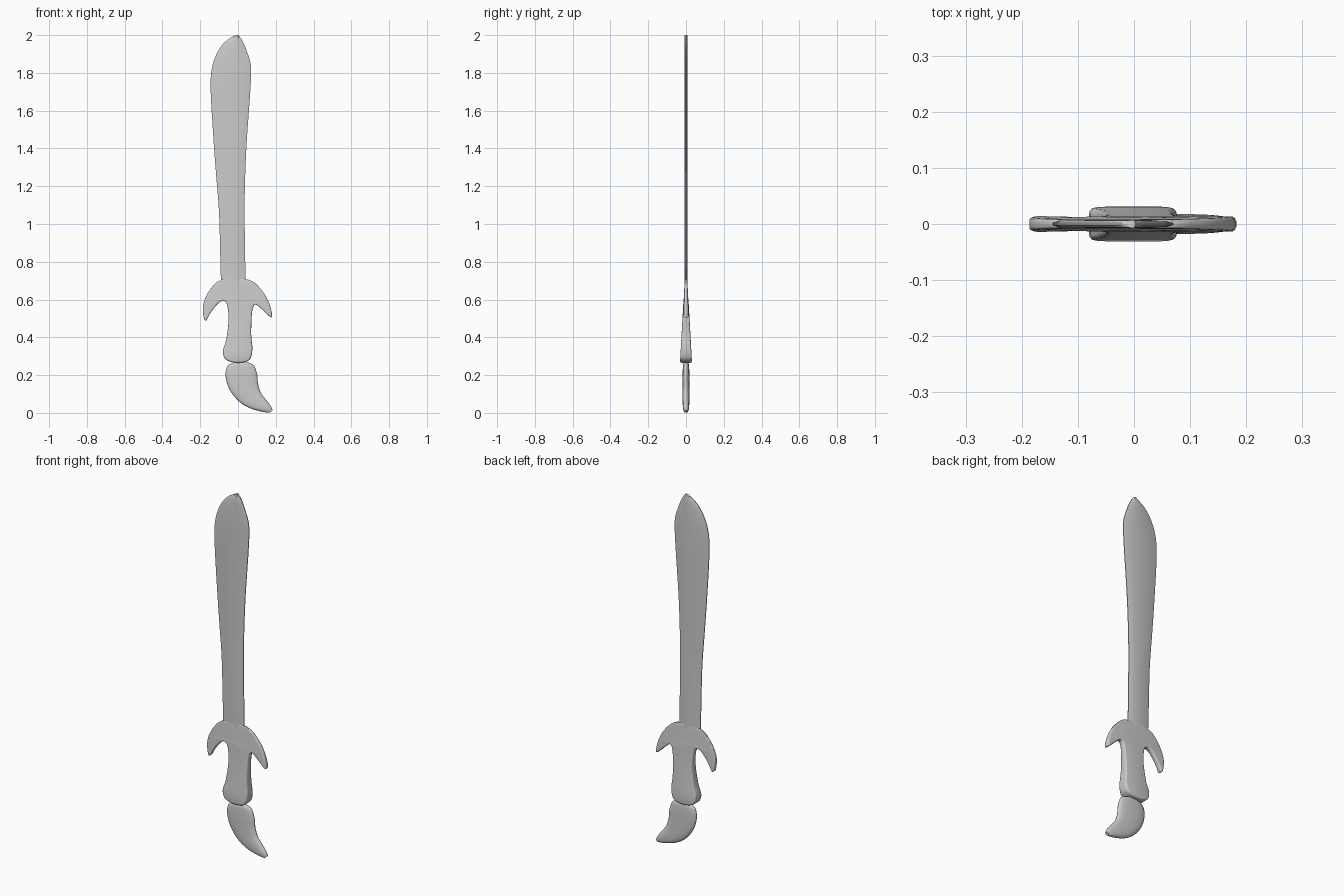
import bpy
import bmesh
from math import cos, sin, pi, copysign

if "Cube" in bpy.data.objects:
    bpy.data.objects.remove(bpy.data.objects["Cube"], do_unlink=True)

grey = bpy.data.materials.new("plain grey")
grey.use_nodes = True
grey.diffuse_color = (0.6, 0.6, 0.6, 1)
grey.node_tree.nodes["Principled BSDF"].inputs["Base Color"].default_value = (0.6, 0.6, 0.6, 1)


def spline(points, steps, closed=False):
    """Smooth path through tuples of any length."""
    n = len(points)
    pick = (lambda i: points[i % n]) if closed else (lambda i: points[max(0, min(n - 1, i))])
    out = []
    for i in range(n if closed else n - 1):
        a, b, c, d = (pick(i + k) for k in (-1, 0, 1, 2))
        for s in range(steps):
            t = s / steps
            out.append(tuple(
                q + 0.5 * t * (r - p + t * (2 * p - 5 * q + 4 * r - w + t * (3 * (q - r) + w - p)))
                for p, q, r, w in zip(a, b, c, d)))
    return out if closed else out + [points[-1]]


def add_object(name, mesh, angle):
    obj = bpy.data.objects.new(name, mesh)
    bpy.context.collection.objects.link(obj)
    mesh.materials.clear()
    mesh.materials.append(grey)
    bpy.ops.object.select_all(action="DESELECT")
    obj.select_set(True)
    bpy.context.view_layer.objects.active = obj
    bpy.ops.object.shade_smooth_by_angle(angle=angle)
    return obj


def loft(name, rings, angle):
    """Skin a list of equal closed rings and cap both ends."""
    bm = bmesh.new()
    rows = [[bm.verts.new(p) for p in ring] for ring in rings]
    for low, high in zip(rows, rows[1:]):
        for i in range(len(low)):
            j = (i + 1) % len(low)
            bm.faces.new((low[i], low[j], high[j], high[i]))
    bm.faces.new(rows[0])
    bm.faces.new(rows[-1])
    bmesh.ops.recalc_face_normals(bm, faces=bm.faces)
    mesh = bpy.data.meshes.new(name)
    bm.to_mesh(mesh)
    bm.free()
    return add_object(name, mesh, angle)


# Blade: left edge, right edge, height; shallow ridge near the middle
blade_levels = [(-.088, .038, .66), (-.092, .039, .75), (-.1, .035, 1.05), (-.115, .038, 1.25),
                (-.13, .047, 1.45), (-.145, .066, 1.72), (-.135, .068, 1.84),
                (-.1, .043, 1.925), (-.058, .022, 1.973), (-.012, .003, 2.0)]
rings = []
for left, right, z in spline(blade_levels, 6):
    ridge = max(left * .5, min(0, right * .5))
    rim = min(.012, (right - left) * .2)
    half = [(left, .002), (left + rim, .006), (ridge, .008), (right - rim, .005), (right, .002)]
    rings.append([(x, -y, z) for x, y in half] + [(x, y, z) for x, y in reversed(half)])
loft("blade", rings, .5)

# Pommel: curved tail, each section spans two outline points with a depth
pommel_levels = [(-.02, .268, .05, .268, .011), (-.055, .25, .085, .25, .016),
                 (-.066, .205, .102, .2, .018), (-.056, .15, .106, .155, .018),
                 (-.03, .1, .12, .108, .018), (.015, .052, .14, .08, .018),
                 (.07, .022, .16, .055, .017), (.13, .006, .175, .034, .014),
                 (.168, .001, .183, .015, .009)]
rings = []
for x1, z1, x2, z2, depth in spline(pommel_levels, 4):
    ring = []
    for k in range(24):
        c, s = cos(k * pi / 12), sin(k * pi / 12)
        t = .5 + .5 * copysign(abs(c) ** .8, c)
        ring.append((x1 + (x2 - x1) * t, depth * copysign(abs(s) ** .8, s), z1 + (z2 - z1) * t))
    rings.append(ring)
loft("pommel", rings, .8)

# Hilt: grip and hooked guard as one rounded slab that thickens downwards
hilt_outline = [(-.085, .705), (-.15, .65), (-.184, .575), (-.183, .515), (-.17, .488),
                (-.145, .53), (-.105, .58), (-.072, .592), (-.055, .56), (-.05, .485),
                (-.063, .385), (-.08, .325), (-.062, .28), (0, .265), (.06, .28),
                (.076, .335), (.07, .415), (.074, .53), (.09, .573), (.125, .55),
                (.178, .505), (.167, .575), (.125, .65), (.055, .705)]
outline = spline(hilt_outline, 4, closed=True)
curve = bpy.data.curves.new("hilt outline", "CURVE")
curve.dimensions = "2D"
curve.fill_mode = "BOTH"
curve.extrude = .6
curve.bevel_depth = .009
curve.bevel_resolution = 2
curve.offset = -.009
path = curve.splines.new("POLY")
path.points.add(len(outline) - 1)
for point, (x, z) in zip(path.points, outline):
    point.co = (x, z, 0, 1)
path.use_cyclic_u = True
helper = bpy.data.objects.new("hilt helper", curve)
bpy.context.collection.objects.link(helper)
view = bpy.context.evaluated_depsgraph_get()
hilt_mesh = bpy.data.meshes.new_from_object(helper.evaluated_get(view))
bpy.data.objects.remove(helper, do_unlink=True)

for v in hilt_mesh.vertices:
    x, z, side = v.co
    half = .007 + .024 * max(0, .71 - z) / .43
    half *= 1 - 2.5 * max(0, abs(x) - .08)
    bevel = abs(side) - .6
    depth = half * (.65 + .35 * bevel / .009)
    v.co = (x, copysign(depth, -side), z)
bm = bmesh.new()
bm.from_mesh(hilt_mesh)
bmesh.ops.remove_doubles(bm, verts=bm.verts, dist=.0002)
bmesh.ops.recalc_face_normals(bm, faces=bm.faces)
bm.to_mesh(hilt_mesh)
bm.free()
hilt_mesh.name = "hilt"
add_object("hilt", hilt_mesh, .7)
